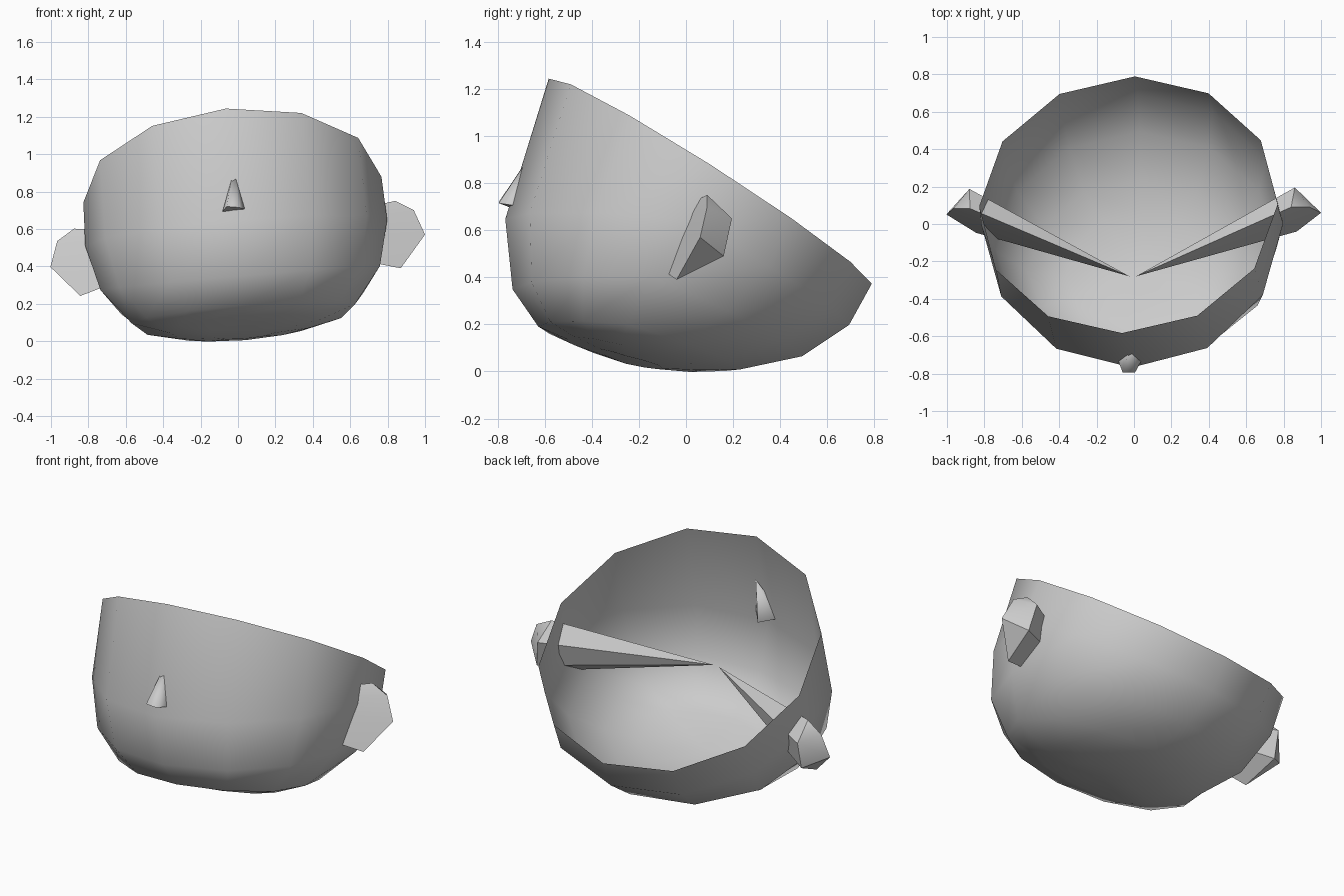
import bpy, bmesh, math
from mathutils import Vector

if "Cube" in bpy.data.objects:
    bpy.data.objects.remove(bpy.data.objects["Cube"])

grey = bpy.data.materials.new("plain_grey")
grey.diffuse_color = (0.6, 0.6, 0.6, 1)
grey.use_nodes = True
grey.node_tree.nodes["Principled BSDF"].inputs["Base Color"].default_value = grey.diffuse_color

# Tilted frame of the head: side, back and opening axes
CENTRE = Vector((-0.03, 0.1, 0.81))
OPEN = Vector((-0.075, 0.537, 0.84)).normalized()
SIDE = Vector((0.043, 0.84, -0.54)).cross(OPEN).normalized()
BACK = OPEN.cross(SIDE)


def finish(name, bm, angle):
    bmesh.ops.recalc_face_normals(bm, faces=bm.faces)
    mesh = bpy.data.meshes.new(name)
    bm.to_mesh(mesh)
    bm.free()
    mesh.materials.append(grey)
    obj = bpy.data.objects.new(name, mesh)
    bpy.context.collection.objects.link(obj)
    bpy.ops.object.select_all(action='DESELECT')
    obj.select_set(True)
    bpy.context.view_layer.objects.active = obj
    bpy.ops.object.shade_smooth_by_angle(angle=math.radians(angle))
    return obj


def hull(name, points, angle):
    bm = bmesh.new()
    for p in points:
        bm.verts.new(p)
    bmesh.ops.convex_hull(bm, input=bm.verts)
    return finish(name, bm, angle)


# Head shell: each ring is (front u, front n), (half width, u, n), (back u, back n)
RINGS = [
    ((-0.81, 0.0), (0.80, 0.0, 0.0), (0.817, 0.0)),
    ((-0.644, -0.604), (0.81, 0.04, -0.25), (0.83, -0.20)),
    ((-0.457, -0.84), (0.75, 0.05, -0.53), (0.733, -0.42)),
    ((-0.28, -0.915), (0.60, 0.06, -0.75), (0.544, -0.606)),
    ((-0.15, -0.895), (0.40, 0.08, -0.82), (0.404, -0.70)),
    ((-0.014, -0.864), (0.19, 0.11, -0.835), (0.264, -0.78)),
]
SEGMENTS = 12
bm = bmesh.new()
rows = []
for front, (width, su, sn), back in RINGS:
    row = []
    for i in range(SEGMENTS):
        a = 2 * math.pi * i / SEGMENTS
        c = math.cos(a)
        end = back if c > 0 else front
        u = su + abs(c) * (end[0] - su)
        n = sn + abs(c) * (end[1] - sn)
        row.append(bm.verts.new(CENTRE + SIDE * width * math.sin(a) + BACK * u + OPEN * n))
    rows.append(row)
for upper, lower in zip(rows, rows[1:]):
    for i in range(SEGMENTS):
        j = (i + 1) % SEGMENTS
        bm.faces.new((upper[i], lower[i], lower[j], upper[j]))
pole = bm.verts.new(CENTRE + BACK * 0.116 + OPEN * -0.827)
for i in range(SEGMENTS):
    bm.faces.new((rows[-1][i], pole, rows[-1][(i + 1) % SEGMENTS]))
finish("head_shell", bm, 80)

# Ears: flat-fronted half cones whose tips meet inside the head
EAR = [(0.01, -0.28, 0.56), (0.84, 0.09, 0.75), (0.94, 0.09, 0.70), (1.0, 0.06, 0.57),
       (0.87, -0.04, 0.39), (0.86, 0.195, 0.65), (0.89, 0.16, 0.49)]
right = [Vector(p) for p in EAR]
left = [p - 2 * SIDE * (p - CENTRE).dot(SIDE) for p in right]
hull("right_ear", right, 40)
hull("left_ear", left, 40)

# Nose: small five-sided spike through the front wall
hull("nose", [(-0.02, -0.64, 0.95), (-0.085, -0.73, 0.69), (-0.06, -0.795, 0.72),
              (0.005, -0.795, 0.715), (0.04, -0.73, 0.705), (-0.02, -0.66, 0.68)], 75)
